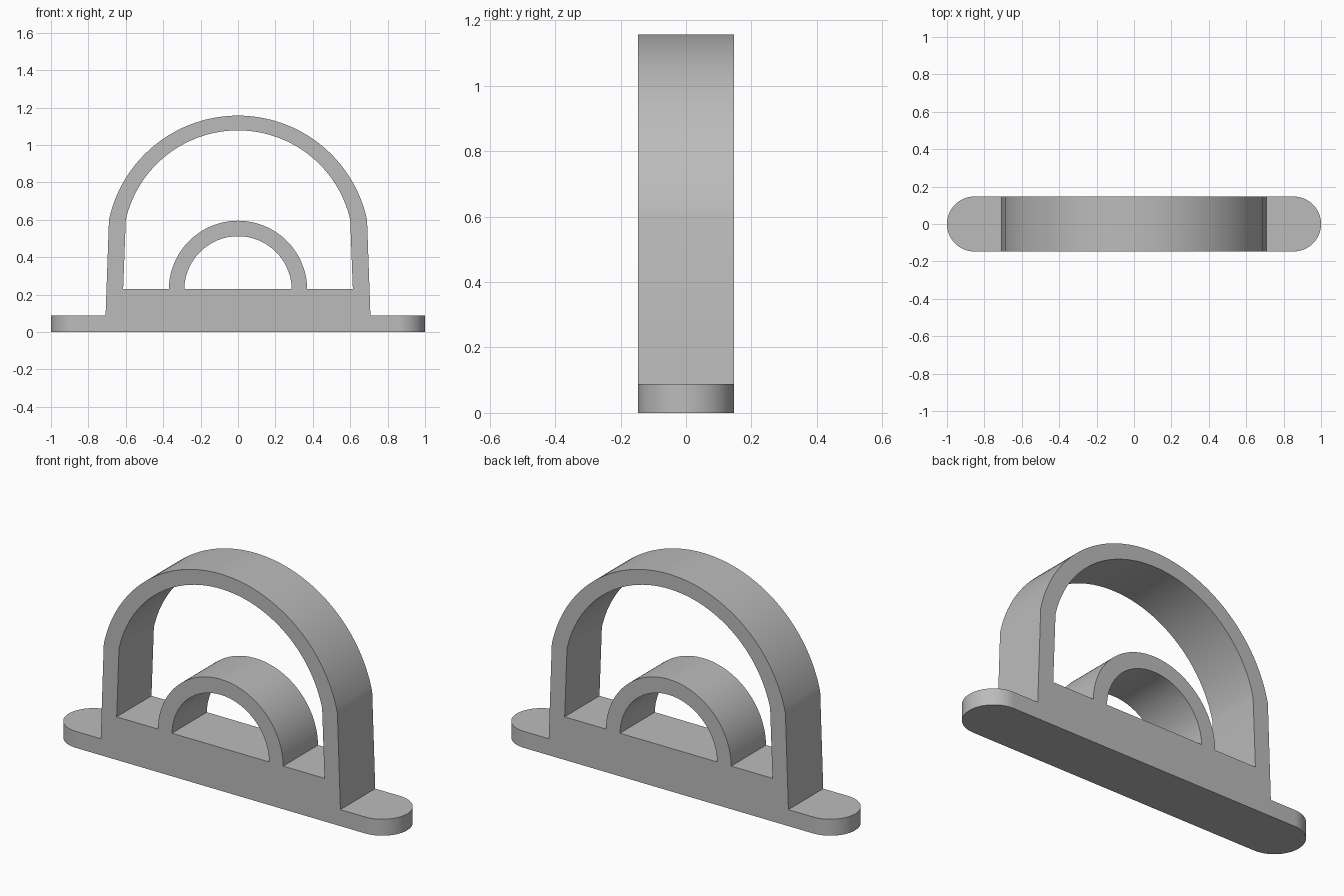
import bpy
import math

HALF_DEPTH = 0.147
PLATE_TOP = 0.088
DECK = 0.23

if "Cube" in bpy.data.objects:
    bpy.data.objects.remove(bpy.data.objects["Cube"])

grey = bpy.data.materials.new("plain grey")
grey.use_nodes = True
grey.diffuse_color = (0.5, 0.5, 0.5, 1)
grey.node_tree.nodes["Principled BSDF"].inputs["Base Color"].default_value = grey.diffuse_color


def arc(cx, cy, radius, start, end, steps=64):
    """Points along a circular arc, angles in radians."""
    angles = [start + (end - start) * i / steps for i in range(steps + 1)]
    return [(cx + radius * math.cos(a), cy + radius * math.sin(a)) for a in angles]


def arch(foot_x, foot_z, spring_x, spring_z, top):
    """Leaning legs joined by an arc through the springing points and the top."""
    rise = top - spring_z
    radius = (spring_x ** 2 + rise ** 2) / (2 * rise)
    centre = top - radius
    a = math.atan2(spring_z - centre, spring_x)
    return [(foot_x, foot_z), *arc(0, centre, radius, a, math.pi - a), (-foot_x, foot_z)]


def extrude_outline(name, loops, half_thickness):
    """Fill closed loops (inner loops become holes) and give them thickness."""
    curve = bpy.data.curves.new(name, "CURVE")
    curve.dimensions = "2D"
    curve.fill_mode = "BOTH"
    curve.extrude = half_thickness
    for loop in loops:
        spline = curve.splines.new("POLY")
        spline.points.add(len(loop) - 1)
        for point, (x, y) in zip(spline.points, loop):
            point.co = (x, y, 0, 1)
        spline.use_cyclic_u = True
    obj = bpy.data.objects.new(name, curve)
    bpy.context.collection.objects.link(obj)
    bpy.ops.object.select_all(action="DESELECT")
    obj.select_set(True)
    bpy.context.view_layer.objects.active = obj
    bpy.ops.object.convert(target="MESH")
    obj = bpy.context.object
    obj.name = name
    # Weld the caps to the walls so the solid is closed
    bpy.ops.object.mode_set(mode="EDIT")
    bpy.ops.mesh.select_all(action="SELECT")
    bpy.ops.mesh.remove_doubles(threshold=0.0001)
    bpy.ops.mesh.normals_make_consistent(inside=False)
    bpy.ops.object.mode_set(mode="OBJECT")
    obj.data.materials.clear()
    obj.data.materials.append(grey)
    bpy.ops.object.shade_smooth_by_angle(angle=math.radians(20))
    return obj


# Base plate with rounded ends
end = 1 - HALF_DEPTH
quarter = math.pi / 2
plate = extrude_outline("base_plate", [
    arc(end, 0, HALF_DEPTH, -quarter, quarter)
    + arc(-end, 0, HALF_DEPTH, quarter, 3 * quarter)], PLATE_TOP / 2)
plate.location.z = PLATE_TOP / 2

# Arched body: outer outline, window around the small arch, small half-round opening
outline = arch(0.708, PLATE_TOP, 0.69, 0.6, 1.157)
window = arch(0.614, DECK, 0.6, 0.6, 1.078) + arc(0, 0.225, 0.37, math.pi - 0.0135, 0.0135)
opening = arc(0, 0.225, 0.287, 0.0174, math.pi - 0.0174)
body = extrude_outline("arched_body", [outline, window, opening], HALF_DEPTH)
body.rotation_euler.x = quarter
